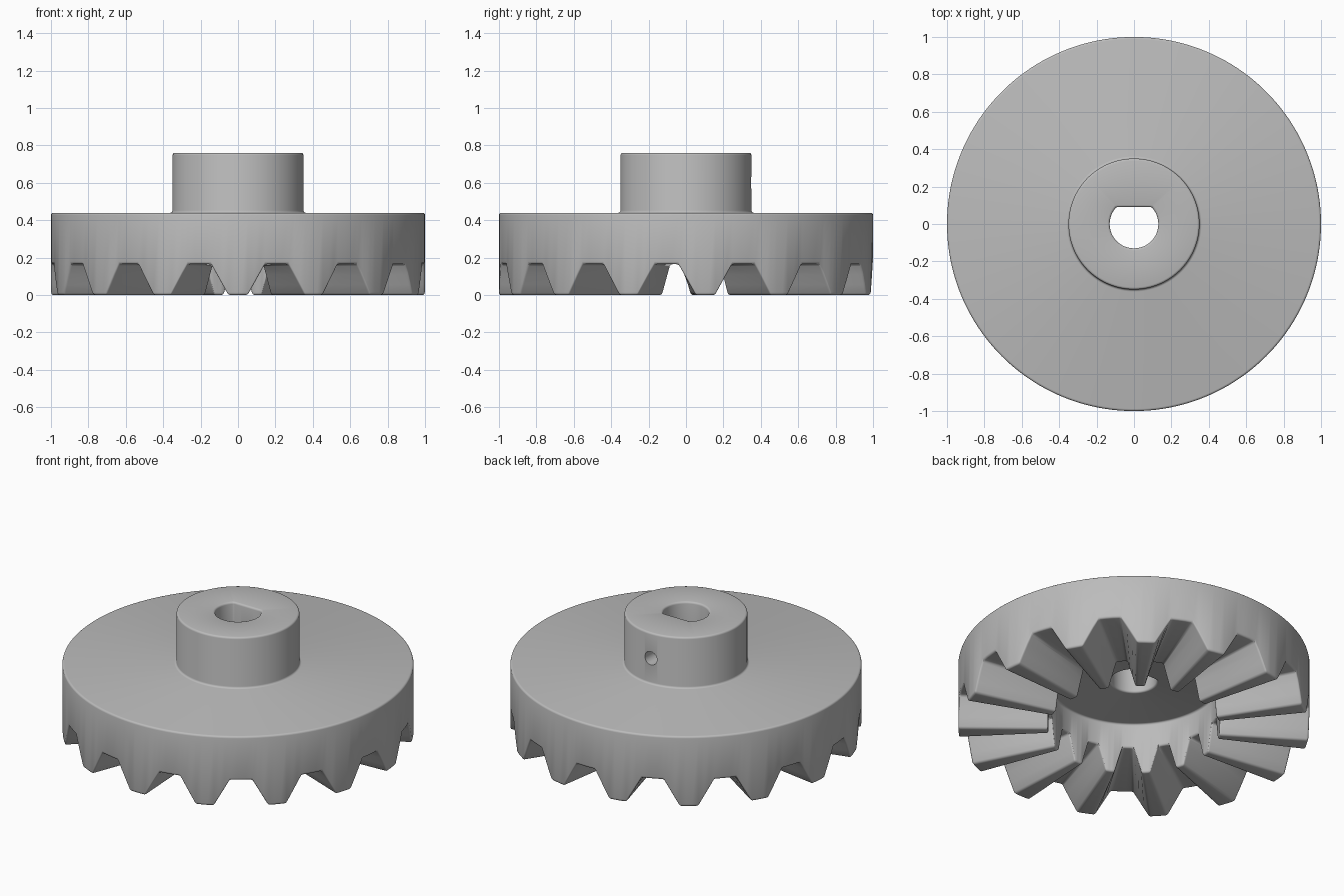
import bpy, bmesh, math
from mathutils import Matrix

cube = bpy.data.objects.get("Cube")
if cube:
    bpy.data.objects.remove(cube, do_unlink=True)

# Main dimensions
TEETH = 15
PITCH = 2 * math.pi / TEETH
TIP, ROOT = 0.052, 0.145          # half angles of a tooth at its tip and root
RIM, CAVITY, HUB, BORE = 1.0, 0.49, 0.35, 0.13
ROOT_Z, CEILING_Z, DISC_Z, HUB_Z = 0.165, 0.32, 0.44, 0.76
FLAT_Y = 0.09
STEPS = 3

grey = bpy.data.materials.new("plain grey")
grey.use_nodes = True
colour = (0.5, 0.5, 0.5, 1)
grey.diffuse_color = colour
grey.node_tree.nodes["Principled BSDF"].inputs["Base Color"].default_value = colour


def make_object(name, bm):
    bmesh.ops.recalc_face_normals(bm, faces=bm.faces)
    mesh = bpy.data.meshes.new(name)
    bm.to_mesh(mesh)
    bm.free()
    obj = bpy.data.objects.new(name, mesh)
    mesh.materials.append(grey)
    bpy.context.collection.objects.link(obj)
    return obj


def tooth_columns():
    """Angle and underside height of every column around the gear."""
    corners = [(-TIP, 0), (TIP, 0), (ROOT, ROOT_Z), (PITCH - ROOT, ROOT_Z), (PITCH - TIP, 0)]
    for tooth in range(TEETH):
        start = -math.pi / 2 + tooth * PITCH
        for (a0, z0), (a1, z1) in zip(corners, corners[1:]):
            for i in range(STEPS):
                t = i / STEPS
                yield start + a0 + (a1 - a0) * t, z0 + (z1 - z0) * t


# Gear: a section swept around the axis, its underside following the teeth
bm = bmesh.new()
columns = []
for angle, under in tooth_columns():
    s, c = math.sin(angle), math.cos(angle)
    bore = min(BORE, FLAT_Y / s) if s > 0 else BORE     # D-shaped bore
    section = [(bore, CEILING_Z), (CAVITY, CEILING_Z), (CAVITY, under), (RIM, under),
               (RIM, DISC_Z), (HUB, DISC_Z), (HUB, HUB_Z), (bore, HUB_Z)]
    columns.append([bm.verts.new((r * c, r * s, z)) for r, z in section])
for a, b in zip(columns, columns[1:] + columns[:1]):
    for k in range(len(a)):
        n = (k + 1) % len(a)
        bm.faces.new((a[k], b[k], b[n], a[n]))
gear = make_object("crown_gear", bm)

# Cutter for the set screw hole at the back of the hub
bm = bmesh.new()
bmesh.ops.create_cone(bm, cap_ends=True, segments=32, radius1=0.042, radius2=0.042, depth=0.45,
                      matrix=Matrix.Translation((0, 0.275, 0.6)) @ Matrix.Rotation(math.pi / 2, 4, 'X'))
cutter = make_object("screw_hole_cutter", bm)
cutter.hide_render = True

# Rounded edges, then the screw hole
bevel = gear.modifiers.new("rounded_edges", 'BEVEL')
bevel.width = 0.012
bevel.segments = 3
bevel.limit_method = 'ANGLE'
bevel.angle_limit = math.radians(50)
hole = gear.modifiers.new("screw_hole", 'BOOLEAN')
hole.operation = 'DIFFERENCE'
hole.solver = 'EXACT'
hole.object = cutter

bpy.ops.object.select_all(action='DESELECT')
gear.select_set(True)
bpy.context.view_layer.objects.active = gear
for name in ("rounded_edges", "screw_hole"):
    bpy.ops.object.modifier_apply(modifier=name)
bpy.data.objects.remove(cutter, do_unlink=True)
bpy.ops.object.shade_smooth_by_angle(angle=math.radians(40))
